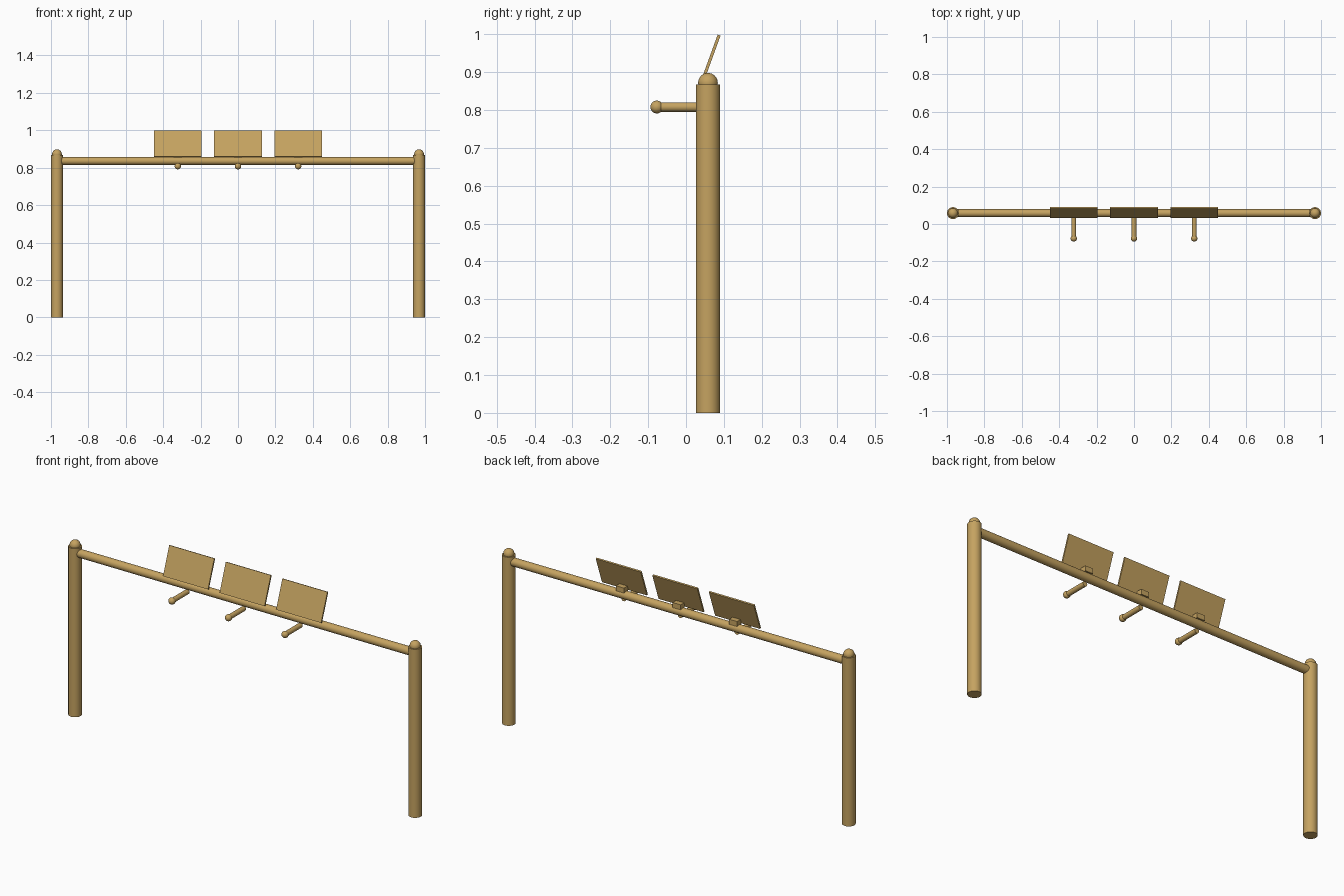
import bpy
import math
from mathutils import Vector

cube = bpy.data.objects.get("Cube")
if cube:
    bpy.data.objects.remove(cube, do_unlink=True)

wood = bpy.data.materials.new("warm_wood")
wood.use_nodes = True
colour = (0.56, 0.365, 0.118, 1)
wood.diffuse_color = colour
bsdf = wood.node_tree.nodes["Principled BSDF"]
bsdf.inputs["Base Color"].default_value = colour
bsdf.inputs["Roughness"].default_value = 0.8

Y = 0.058          # shared depth of posts and rail
TILT = math.radians(-20)


def finish(name, smooth=True):
    ob = bpy.context.object
    ob.name = name
    ob.data.materials.append(wood)
    if smooth:
        bpy.ops.object.shade_smooth_by_angle(angle=math.radians(35))
    return ob


def rod(name, start, end, radius):
    a, b = Vector(start), Vector(end)
    bpy.ops.mesh.primitive_cylinder_add(
        vertices=32, radius=radius, depth=(b - a).length, location=(a + b) / 2,
        rotation=(b - a).to_track_quat('Z', 'Y').to_euler())
    return finish(name)


def ball(name, centre, radius):
    bpy.ops.mesh.primitive_uv_sphere_add(
        segments=32, ring_count=16, radius=radius, location=centre)
    return finish(name)


def box(name, centre, size, tilt=0):
    bpy.ops.mesh.primitive_cube_add(size=1, location=centre, rotation=(tilt, 0, 0))
    bpy.context.object.scale = size
    bpy.ops.object.transform_apply(location=False, rotation=False, scale=True)
    return finish(name, smooth=False)


# Posts with rounded caps
for side, x in (("right", -0.968), ("left", 0.968)):
    rod(f"{side}_post", (x, Y, 0), (x, Y, 0.867), 0.032)
    ball(f"{side}_post_cap", (x, Y, 0.872), 0.026)

# Top rail
rod("rail", (-0.968, Y, 0.836), (0.968, Y, 0.836), 0.021)

# Sign panels, their brackets and the pegs below
for side, x in (("right", -0.322), ("middle", 0), ("left", 0.322)):
    box(f"{side}_panel", (x, 0.062, 0.928), (0.256, 0.008, 0.149), TILT)
    box(f"{side}_bracket", (x, 0.061, 0.867), (0.045, 0.032, 0.026))
    rod(f"{side}_peg", (x, 0.048, 0.808), (x, -0.077, 0.808), 0.0125)
    ball(f"{side}_peg_knob", (x, -0.077, 0.808), 0.017)
